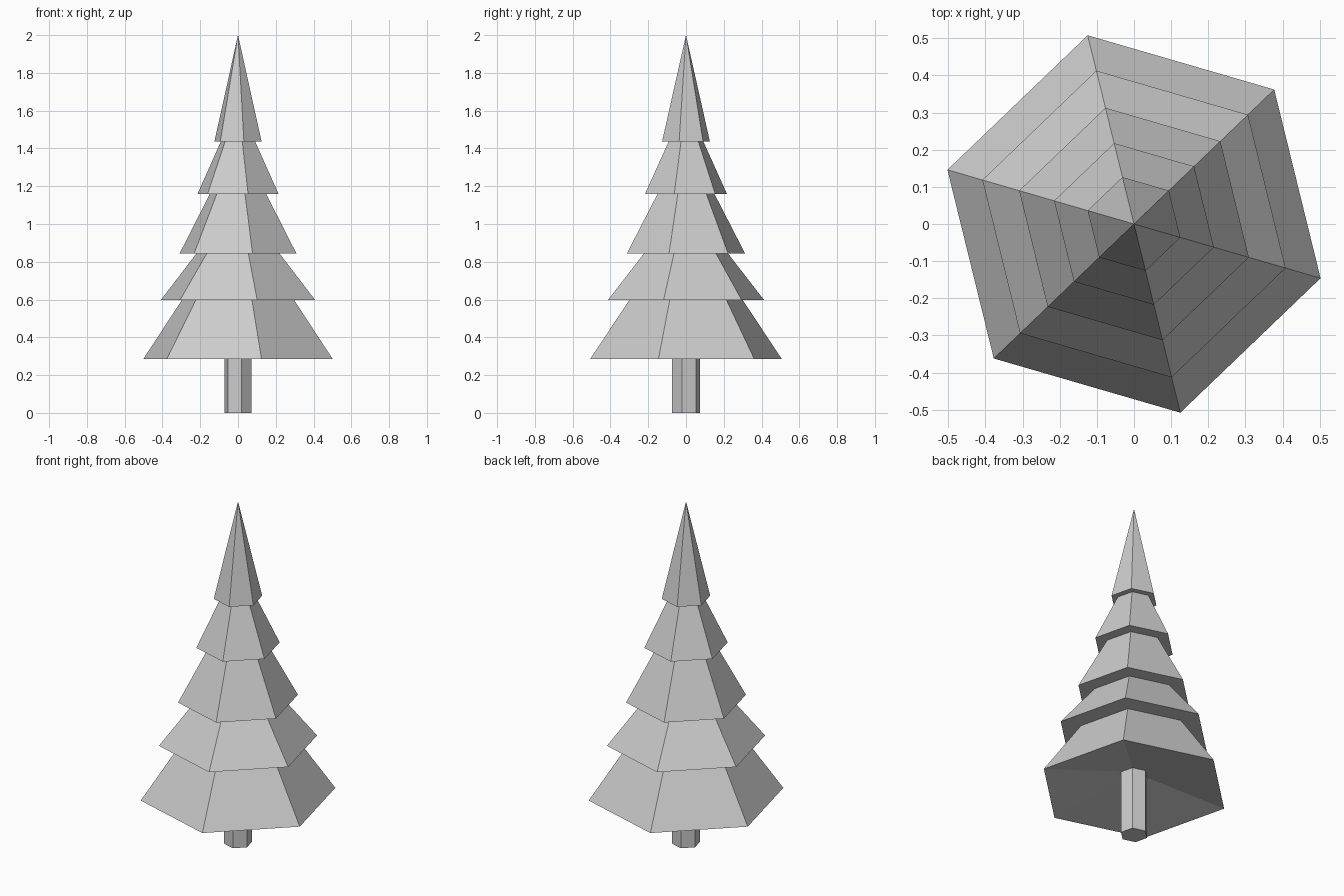
import bpy
import bmesh
from math import cos, sin, radians, tau

cube = bpy.data.objects.get("Cube")
if cube:
    bpy.data.objects.remove(cube, do_unlink=True)

SIDES = 6
TURN = radians(-16.2)

grey = bpy.data.materials.new("plain_grey")
grey.use_nodes = True
grey.diffuse_color = (0.6, 0.6, 0.6, 1)
grey.node_tree.nodes["Principled BSDF"].inputs["Base Color"].default_value = (0.6, 0.6, 0.6, 1)


def hex_lathe(name, profile):
    """Sweep (radius, height) points round z as flat six-sided bands."""
    bm = bmesh.new()
    rings = []
    for r, z in profile:
        angles = [TURN + tau * i / SIDES for i in range(SIDES)]
        rings.append([bm.verts.new((r * cos(a), r * sin(a), z)) for a in angles])
    for low, high in zip(rings, rings[1:]):
        for i in range(SIDES):
            j = (i + 1) % SIDES
            bm.faces.new((low[i], low[j], high[j], high[i]))
    # Collapse any zero-radius ring to a single point
    bmesh.ops.remove_doubles(bm, verts=bm.verts[:], dist=0.0001)
    mesh = bpy.data.meshes.new(name)
    bm.to_mesh(mesh)
    bm.free()
    mesh.materials.append(grey)
    obj = bpy.data.objects.new(name, mesh)
    bpy.context.collection.objects.link(obj)


# Trunk, closed underneath and reaching up into the hollow of the lowest tier
TRUNK_R, TRUNK_TOP = 0.075, 0.37
hex_lathe("trunk", [(0, 0), (TRUNK_R, 0), (TRUNK_R, TRUNK_TOP)])

# Branch tiers from the ground up: base height, base radius, top radius
tiers = [
    (0.284, 0.523, 0.309),
    (0.598, 0.425, 0.229),
    (0.844, 0.322, 0.156),
    (1.158, 0.224, 0.094),
    (1.438, 0.130, 0.0),
]
heights = [t[0] for t in tiers] + [2.0]

# Each tier is its underside ring followed by its sloping sides
inner = (TRUNK_R, TRUNK_TOP)
for i, (z, r_low, r_high) in enumerate(tiers):
    top = (r_high, heights[i + 1])
    hex_lathe(f"branch_tier_{i + 1}", [inner, (r_low, z), top])
    inner = top
